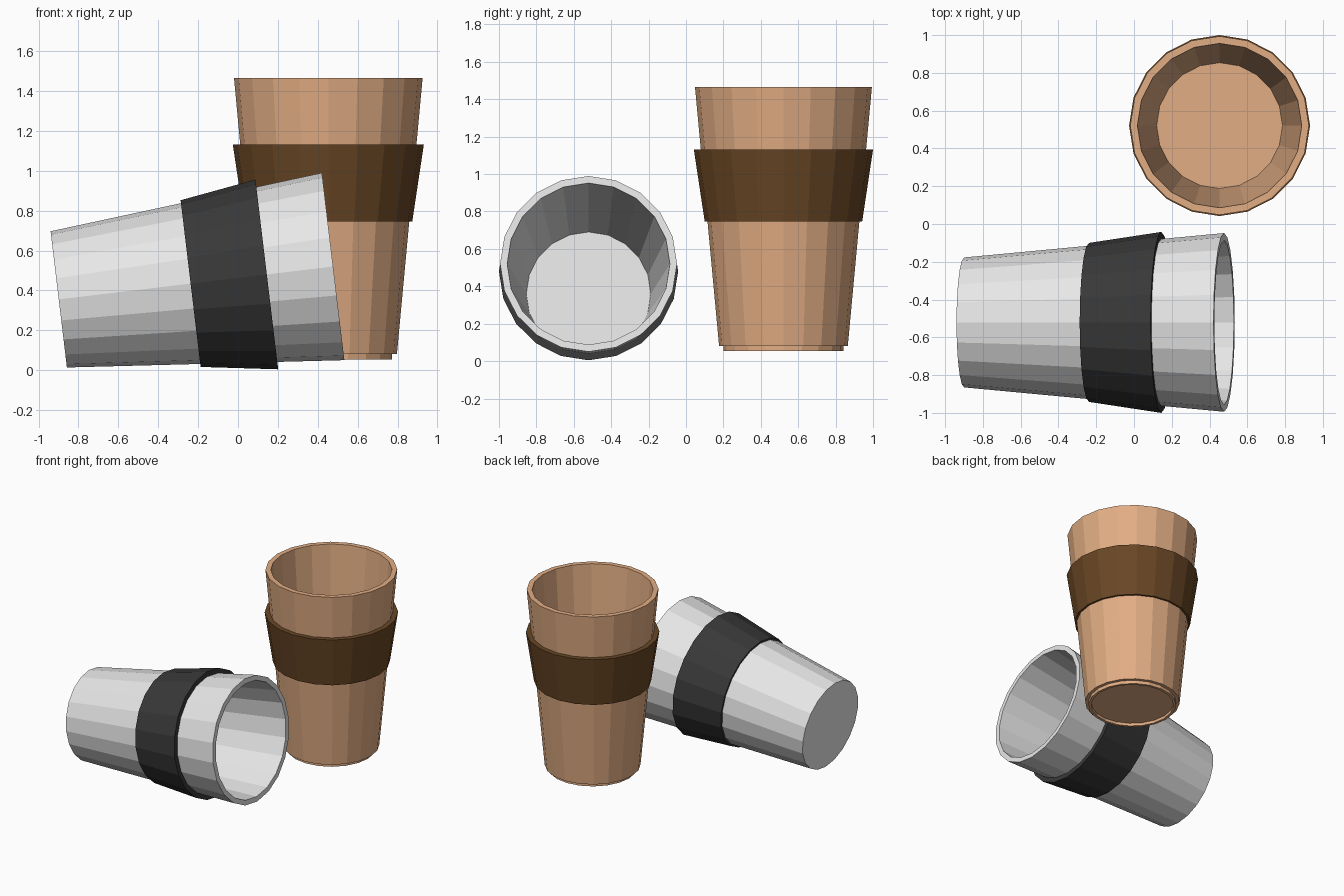
import bpy, bmesh, math
from mathutils import Matrix

if "Cube" in bpy.data.objects:
    bpy.data.objects.remove(bpy.data.objects["Cube"])

SIDES = 20


def material(name, rgb):
    m = bpy.data.materials.new(name)
    m.diffuse_color = (*rgb, 1)
    m.use_nodes = True
    m.node_tree.nodes["Principled BSDF"].inputs["Base Color"].default_value = m.diffuse_color
    return m


tan = material("tan", (0.76, 0.42, 0.23))
brown = material("dark brown", (0.14, 0.062, 0.018))
white = material("off white", (0.8, 0.8, 0.8))
black = material("charcoal", (0.04, 0.04, 0.04))


def lathe(name, profile, mat, matrix, closed=False):
    """Spin (radius, height) points round z; radius 0 makes a pole."""
    bm = bmesh.new()
    rings = []
    for r, z in profile:
        if r == 0:
            rings.append([bm.verts.new((0, 0, z))] * SIDES)
        else:
            rings.append([bm.verts.new((r * math.cos(a), r * math.sin(a), z))
                          for a in (2 * math.pi * i / SIDES for i in range(SIDES))])
    pairs = list(zip(rings, rings[1:]))
    if closed:
        pairs.append((rings[-1], rings[0]))
    for lo, hi in pairs:
        for i in range(SIDES):
            j = (i + 1) % SIDES
            loop = list(dict.fromkeys((lo[i], lo[j], hi[j], hi[i])))
            bm.faces.new(loop)
    bmesh.ops.recalc_face_normals(bm, faces=bm.faces)
    me = bpy.data.meshes.new(name)
    bm.to_mesh(me)
    bm.free()
    me.materials.append(mat)
    ob = bpy.data.objects.new(name, me)
    ob.matrix_world = matrix
    bpy.context.collection.objects.link(ob)


# Shared profiles, height measured from the bottom of the cup wall
wall = [(0.344, 0), (0.473, 1.386), (0.435, 1.386), (0.333, 0.04), (0, 0.04)]
flat_base = [(0, 0)]
foot_base = [(0, -0.004), (0.30, -0.004), (0.30, -0.026), (0.32, -0.026), (0.32, 0)]
sleeve = [(0.403, 0.666), (0.421, 0.666), (0.479, 1.051), (0.439, 1.051)]

# Standing cup
upright = Matrix.Translation((0.453, 0.521, 0.08))
lathe("standing_cup", foot_base + wall, tan, upright)
lathe("standing_cup_sleeve", sleeve, brown, upright, closed=True)

# Cup lying on its side, mouth towards +x and slightly raised
lying = (Matrix.Translation((-0.899, -0.521, 0.355))
         @ Matrix.Rotation(math.radians(90 - 6.83), 4, 'Y'))
lathe("lying_cup", flat_base + wall, white, lying)
lathe("lying_cup_sleeve", sleeve, black, lying, closed=True)
